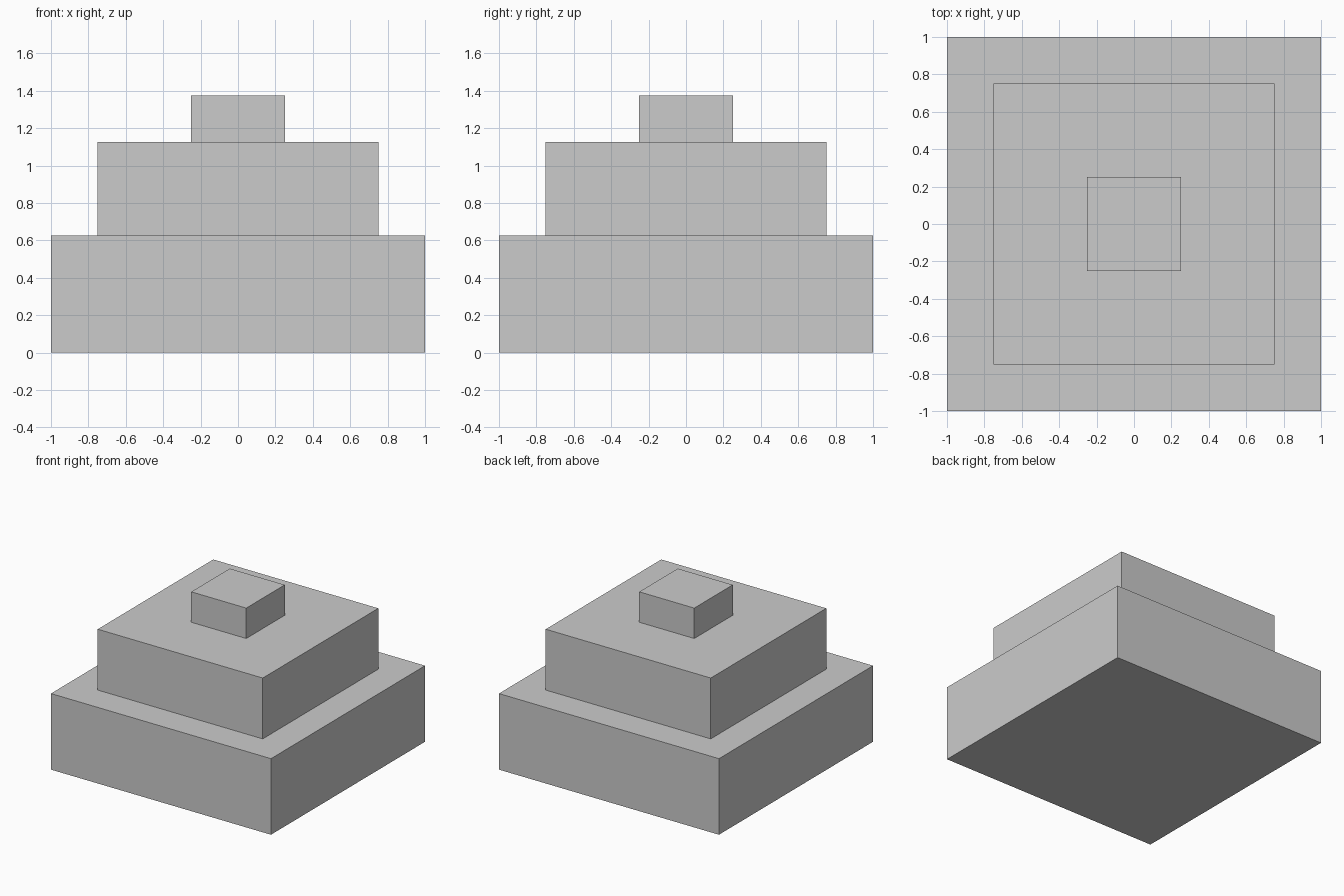
import bpy

if "Cube" in bpy.data.objects:
    bpy.data.objects.remove(bpy.data.objects["Cube"])

# Three stacked square tiers: name, width, bottom z, top z
TIERS = [
    ("lower_tier", 2.0, 0.0, 0.625),
    ("middle_tier", 1.5, 0.625, 1.125),
    ("top_block", 0.5, 1.125, 1.375),
]


def add_tier(name, width, z0, z1):
    bpy.ops.mesh.primitive_cube_add(size=1, location=(0, 0, (z0 + z1) / 2))
    tier = bpy.context.object
    tier.name = name
    tier.scale = (width, width, z1 - z0)
    bpy.ops.object.transform_apply(location=False, rotation=False, scale=True)
    return tier


for spec in TIERS:
    add_tier(*spec)
